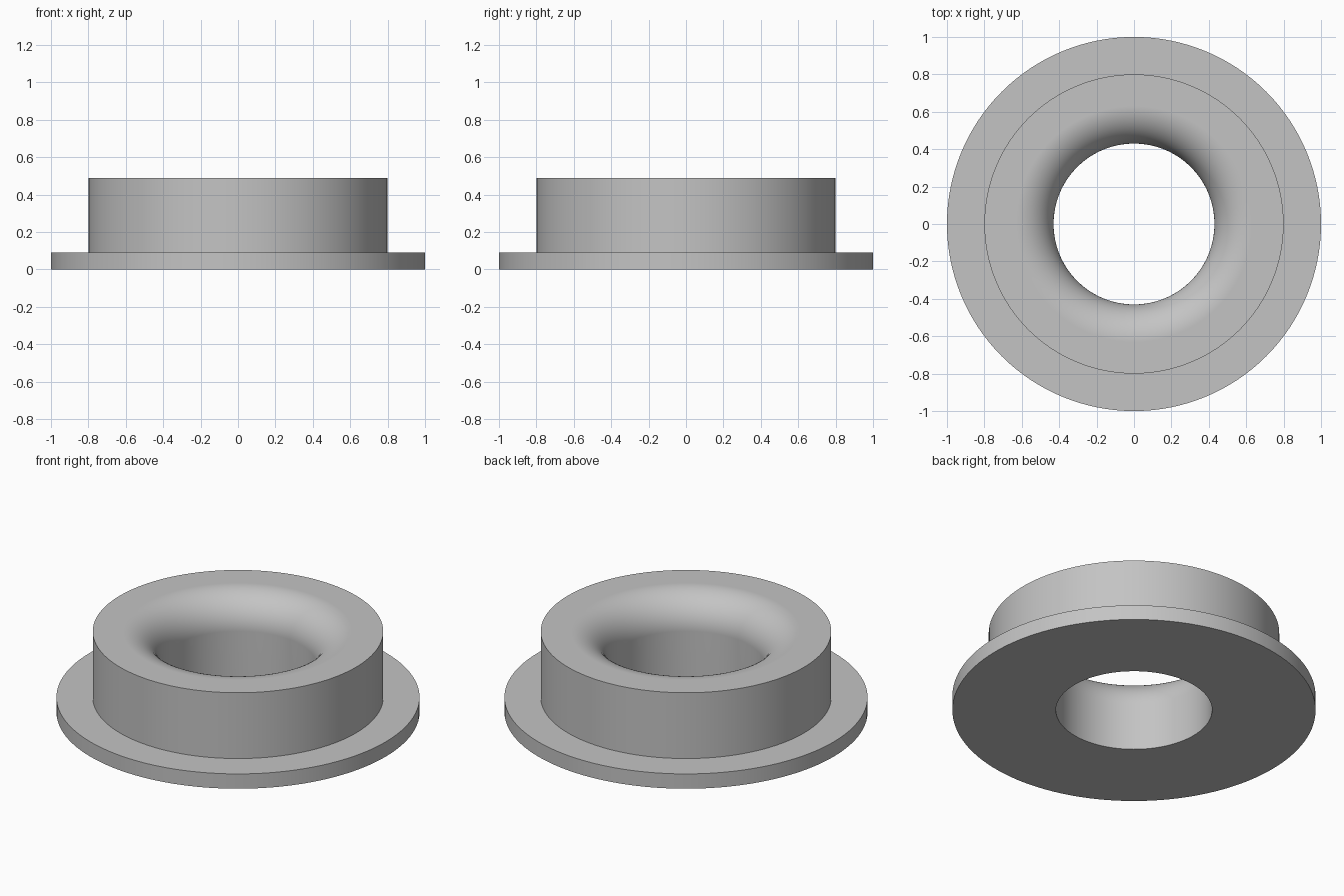
import bpy
import bmesh
from math import sin, cos, pi, radians

cube = bpy.data.objects.get("Cube")
if cube:
    bpy.data.objects.remove(cube, do_unlink=True)

FLANGE_R, BODY_R, BORE_R = 1.0, 0.8, 0.43
FLANGE_Z, TOP_Z, LIP = 0.09, 0.49, 0.2
SEGMENTS, LIP_STEPS = 128, 16

# Plain grey finish
grey = bpy.data.materials.new("plain_grey")
grey.use_nodes = True
colour = (0.55, 0.55, 0.55, 1.0)
grey.diffuse_color = colour
grey.node_tree.nodes["Principled BSDF"].inputs["Base Color"].default_value = colour

# Half section: flange, body, then the rounded lip running down into the bore
profile = [(BORE_R, 0), (FLANGE_R, 0), (FLANGE_R, FLANGE_Z),
           (BODY_R, FLANGE_Z), (BODY_R, TOP_Z)]
for i in range(LIP_STEPS + 1):
    a = pi / 2 * i / LIP_STEPS
    profile.append((BORE_R + LIP * (1 - sin(a)), TOP_Z - LIP * (1 - cos(a))))

# Revolve the closed section around the vertical axis
bm = bmesh.new()
verts = [bm.verts.new((r, 0, z)) for r, z in profile]
edges = [bm.edges.new((v, verts[(i + 1) % len(verts)])) for i, v in enumerate(verts)]
bmesh.ops.spin(bm, geom=verts + edges, cent=(0, 0, 0), axis=(0, 0, 1),
               angle=2 * pi, steps=SEGMENTS, use_duplicate=False)
bmesh.ops.remove_doubles(bm, verts=bm.verts, dist=0.0001)
bmesh.ops.recalc_face_normals(bm, faces=bm.faces)

mesh = bpy.data.meshes.new("flanged_bushing")
bm.to_mesh(mesh)
bm.free()
mesh.materials.append(grey)
bushing = bpy.data.objects.new("flanged_bushing", mesh)
bpy.context.collection.objects.link(bushing)

# Smooth curved walls, crisp rims and flat rings
bpy.ops.object.select_all(action='DESELECT')
bushing.select_set(True)
bpy.context.view_layer.objects.active = bushing
bpy.ops.object.shade_smooth_by_angle(angle=radians(30))
weighted = bushing.modifiers.new("even_shading", 'WEIGHTED_NORMAL')
weighted.keep_sharp = True
